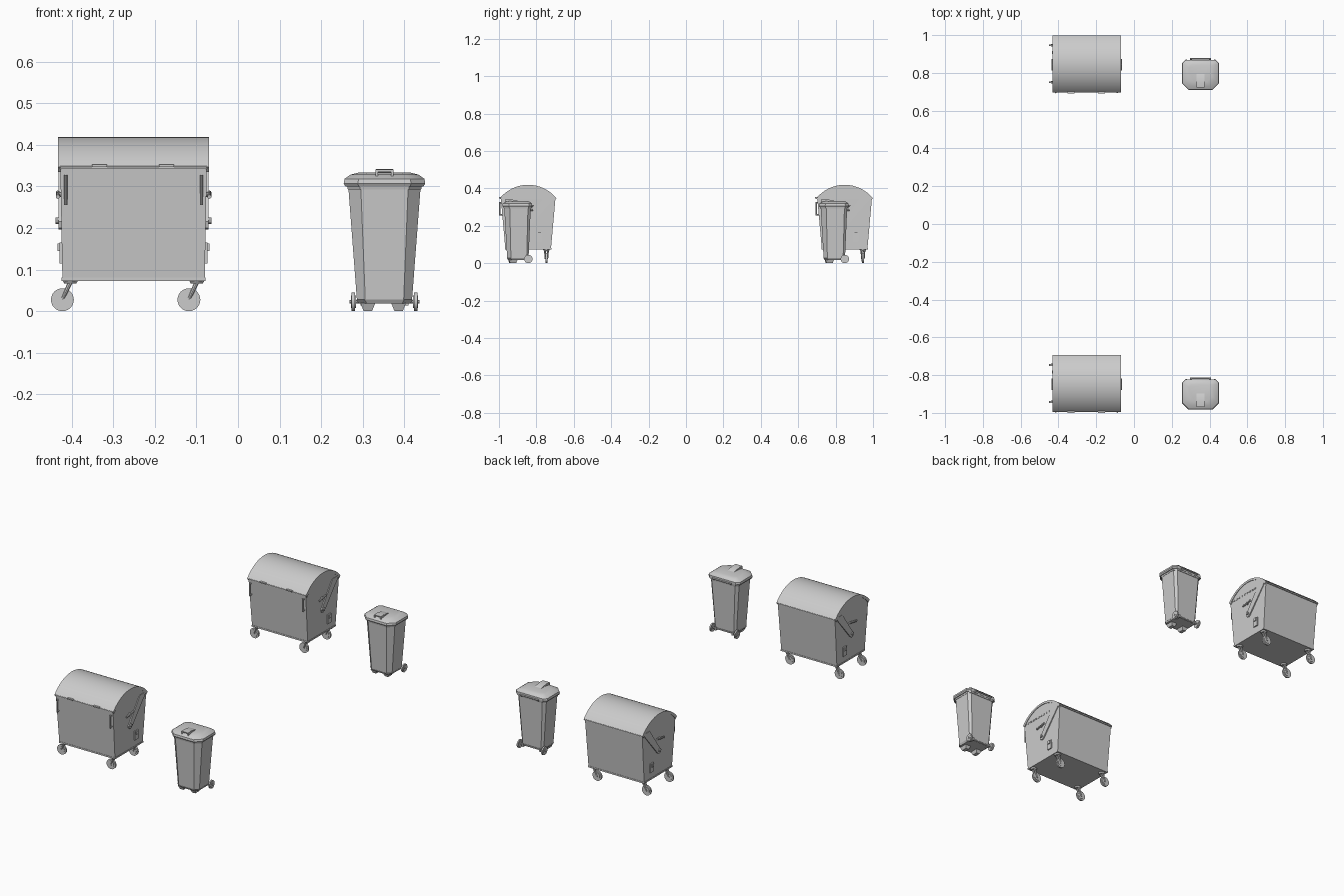
import bpy
import bmesh
import math
from mathutils import Vector

cube = bpy.data.objects.get("Cube")
if cube:
    bpy.data.objects.remove(cube, do_unlink=True)

grey = bpy.data.materials.new("plain grey")
grey.use_nodes = True
tone = (0.6, 0.6, 0.6, 1)
grey.diffuse_color = tone
grey.node_tree.nodes["Principled BSDF"].inputs["Base Color"].default_value = tone

origin = Vector()
tag = ""


def finish(name, bm, smooth=True):
    """Turn a bmesh into a named object standing at the current origin."""
    bmesh.ops.recalc_face_normals(bm, faces=bm.faces)
    mesh = bpy.data.meshes.new(name)
    bm.to_mesh(mesh)
    bm.free()
    mesh.materials.append(grey)
    obj = bpy.data.objects.new(tag + name, mesh)
    bpy.context.collection.objects.link(obj)
    obj.location = origin
    if smooth:
        bpy.ops.object.select_all(action='DESELECT')
        obj.select_set(True)
        bpy.context.view_layer.objects.active = obj
        bpy.ops.object.shade_smooth_by_angle(angle=math.radians(35))
    return obj


def loft(name, rings, smooth=True):
    """Skin a closed stack of equal-length rings."""
    bm = bmesh.new()
    rows = [[bm.verts.new(p) for p in ring] for ring in rings]
    n = len(rows[0])
    for a, b in zip(rows, rows[1:]):
        for i in range(n):
            j = (i + 1) % n
            bm.faces.new((a[i], a[j], b[j], b[i]))
    bm.faces.new(rows[0])
    bm.faces.new(rows[-1])
    return finish(name, bm, smooth)


def slab(name, outline, x0, x1):
    """Extrude a (y, z) outline along x."""
    return loft(name, [[(x, y, z) for y, z in outline] for x in (x0, x1)])


def box(name, x, y, z):
    return slab(name, [(y[0], z[0]), (y[1], z[0]), (y[1], z[1]), (y[0], z[1])], *x)


def rod(name, a, b, r, r2=None, sides=10):
    a, b = Vector(a), Vector(b)
    d = b - a
    bm = bmesh.new()
    bmesh.ops.create_cone(bm, cap_ends=True, segments=sides, radius1=r,
                          radius2=r if r2 is None else r2, depth=d.length)
    bmesh.ops.rotate(bm, verts=bm.verts, matrix=d.to_track_quat('Z', 'Y').to_matrix())
    bmesh.ops.translate(bm, verts=bm.verts, vec=(a + b) / 2)
    return finish(name, bm)


def wheel(name, centre, axis, r, half):
    """Tyre, raised hub and axle."""
    c, axis = Vector(centre), Vector(axis)
    rod(name + "_tyre", c - axis * half, c + axis * half, r, sides=24)
    rod(name + "_hub", c - axis * (half + .002), c + axis * (half + .002), r * .68, sides=20)
    rod(name + "_axle", c - axis * (half + .005), c + axis * (half + .005), r * .2)


def octagon(z, w, front, back, cut):
    """Rectangle with cut corners; the rear corners are cut less."""
    half = cut * .5
    right = [(cut and w - cut, front), (w, front + cut), (w, back - half), (w - half, back)]
    pts = right + [(-x, y) for x, y in reversed(right)]
    return [(BIN_X + x, y, z) for x, y in pts]


BIN_X = .352
CX = -.251


def container():
    # Tapered tub and its base frame
    def ring(z, w, d):
        return [(CX - w, -d, z), (CX + w, -d, z), (CX + w, d, z), (CX - w, d, z)]
    loft("container_body", [ring(.077, .171, .122), ring(.347, .176, .146)])
    loft("container_base_rim", [ring(.073, .173, .124), ring(.081, .173, .124)])

    # Arched lid with a slim lip along its lower edge
    half, rise = .151, .072
    radius = (half ** 2 + rise ** 2) / (2 * rise)
    sweep = math.asin(half / radius)
    arc = []
    for i in range(25):
        a = sweep * (1 - i / 12)
        arc.append((radius * math.sin(a), .347 + rise - radius + radius * math.cos(a)))
    slab("container_lid", arc, CX - .178, CX + .178)
    loft("container_lid_lip", [ring(.342, .177, .150), ring(.349, .177, .150)])
    for x in (-.333, -.172):
        box("lid_catch", (x - .018, x + .018), (-.157, -.14), (.347, .353))

    for s in (-1, 1):
        side = "right_" if s < 0 else "left_"

        def at(d):
            return CX + s * d
        # Lid arch strip and pivoting arm
        inner = [(y * .93, z - .012) for y, z in reversed(arc)]
        slab(side + "lid_edge", arc + inner, at(.174), at(.181))
        slab(side + "lid_arm", [(.138, .352), (.085, .352), (-.012, .215), (-.008, .200),
                                (.004, .196), (.016, .204), (.128, .335)], at(.173), at(.180))
        rod(side + "arm_pivot", (at(.17), .002, .217), (at(.187), .002, .217), .008)
        rod(side + "lever", (at(.182), -.035, .275), (at(.182), .025, .285), .005)
        rod(side + "lever_post", (at(.17), -.005, .28), (at(.184), -.005, .28), .006)
        # Small lock plate low on the side
        box(side + "lock_plate", (at(.171), at(.178)), (.045, .075), (.115, .165))
        box(side + "lock_block", (at(.171), at(.183)), (.052, .068), (.145, .163))
        # Upright grab handle at the front corner
        x = at(.163)
        for z in (.26, .322):
            rod(side + "handle_end", (x, -.13, z), (x, -.152, z), .004)
        rod(side + "handle_bar", (x, -.152, .255), (x, -.152, .327), .004)

        # Casters trail towards the right on both sides
        top = at(.152)
        hub = top - .019
        for y in (-.098, .098):
            rod(side + "caster_mount", (top, y, .066), (top, y, .076), .014, .02, 12)
            for dy in (-.007, .007):
                rod(side + "caster_fork", (top, y + dy, .07), (hub, y + dy, .028), .006, .0035, 8)
            wheel(side + "caster", (hub, y, .0275), (0, 1, 0), .0275, .0045)


def wheeled_bin():
    # Tapered tub with cut corners, base and top rim
    loft("bin_body", [octagon(.024, .066, -.112, .002, .02),
                      octagon(.30, .087, -.128, .014, .03)])
    loft("bin_base", [octagon(.018, .062, -.108, 0, .02), octagon(.028, .068, -.114, .004, .02)])
    loft("bin_rim", [octagon(.292, .088, -.130, .016, .03), octagon(.302, .090, -.132, .018, .03)])

    # Domed lid
    loft("bin_lid", [octagon(.300, .094, -.134, .019, .032), octagon(.307, .098, -.138, .021, .034),
                     octagon(.318, .096, -.136, .020, .034), octagon(.328, .082, -.120, .010, .032),
                     octagon(.333, .062, -.095, -.006, .028)])
    # Open grip rising out of the lid towards the front
    for s in (-1, 1):
        slab("lid_grip_side", [(-.06, .330), (-.125, .320), (-.125, .339), (-.10, .341)],
             BIN_X + s * .016, BIN_X + s * .022)
    slab("lid_grip_top", [(-.05, .331), (-.10, .337), (-.125, .335), (-.125, .340),
                          (-.10, .342), (-.06, .336)], BIN_X - .02, BIN_X + .02)

    # Push bar across the back
    rod("push_bar", (BIN_X - .056, .027, .308), (BIN_X + .056, .027, .308), .004)
    for s in (-1, 1):
        rod("push_bar_bracket", (BIN_X + s * .05, .008, .296), (BIN_X + s * .05, .027, .308), .005)

        # Front feet
        x = BIN_X + s * .037 - .003
        feet = [[(x + a * w, y, z) for a, y in ((-1, f), (1, f), (1, b), (-1, b))]
                for z, w, f, b in ((0, .010, -.096, -.064), (.02, .018, -.104, -.056))]
        loft("bin_foot", feet)
        wheel("bin_wheel", (BIN_X + s * .075, .001, .0225), (1, 0, 0), .0225, .004)
        box("axle_bracket", (BIN_X + s * .048, BIN_X + s * .058), (-.018, .01), (.014, .03))
    rod("bin_axle", (BIN_X - .075, .001, .0225), (BIN_X + .075, .001, .0225), .004)


# Two identical pairs, one in front and one behind
for tag, y in (("front_", -.844), ("back_", .848)):
    origin = Vector((0, y, 0))
    container()
    wheeled_bin()
